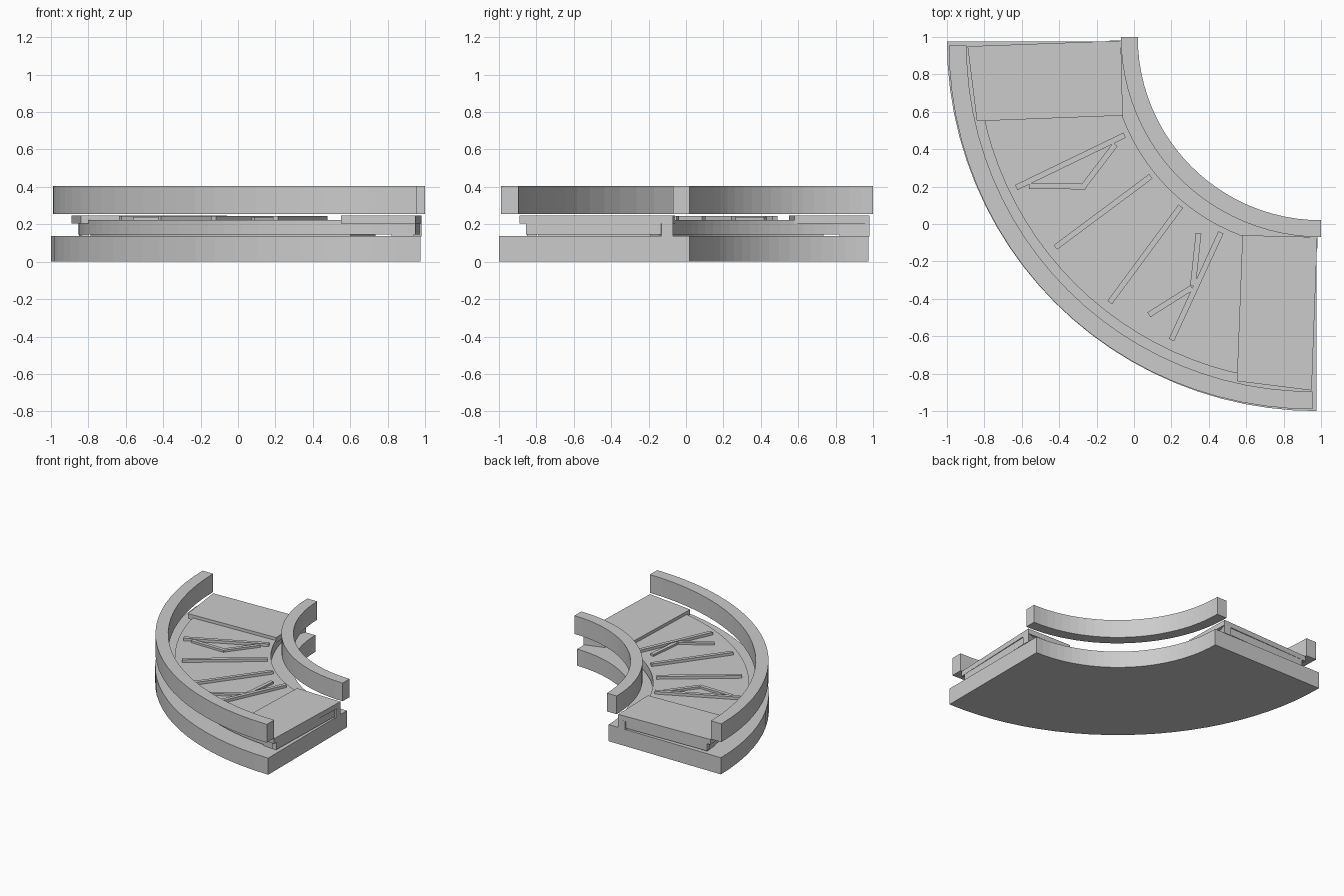
import bpy, bmesh
from math import cos, sin, pi, hypot

if "Cube" in bpy.data.objects:
    bpy.data.objects.remove(bpy.data.objects["Cube"])


def prism(name, pts, z0, z1):
    """Extrude a flat outline between two heights."""
    bm = bmesh.new()
    face = bm.faces.new([bm.verts.new((x, y, z0)) for x, y in pts])
    ext = bmesh.ops.extrude_face_region(bm, geom=[face])
    for v in ext["geom"]:
        if isinstance(v, bmesh.types.BMVert):
            v.co.z = z1
    bmesh.ops.recalc_face_normals(bm, faces=bm.faces)
    mesh = bpy.data.meshes.new(name)
    bm.to_mesh(mesh)
    bm.free()
    obj = bpy.data.objects.new(name, mesh)
    bpy.context.collection.objects.link(obj)
    return obj


def arc_band(name, c, r0, r1, z0, z1, trim=0.0, n=24):
    """Quarter ring around (c, c), opening towards the back right."""
    a = [pi + trim + (pi / 2 - 2 * trim) * i / n for i in range(n + 1)]
    pts = [(c + r1 * cos(t), c + r1 * sin(t)) for t in a]
    pts += [(c + r0 * cos(t), c + r0 * sin(t)) for t in reversed(a)]
    return prism(name, pts, z0, z1)


def strip(name, p, q, z0, z1, w=0.03):
    """Straight bar between two points."""
    dx, dy = q[0] - p[0], q[1] - p[1]
    k = w / 2 / hypot(dx, dy)
    nx, ny = -dy * k, dx * k
    return prism(name, [(p[0] + nx, p[1] + ny), (p[0] - nx, p[1] - ny),
                        (q[0] - nx, q[1] - ny), (q[0] + nx, q[1] + ny)], z0, z1)


def both_ends(name, pts, z0, z1):
    """Build a part at the right end and its twin across the diagonal."""
    prism(name + "_right", pts, z0, z1)
    prism(name + "_back", [(y, x) for x, y in pts], z0, z1)


# Base and floating side rails
arc_band("base", 0.975, 0.955, 1.975, 0.0, 0.137)
arc_band("outer_rail", 0.955, 1.85, 1.945, 0.255, 0.405)
arc_band("inner_rail", 1.0, 0.98, 1.07, 0.255, 0.405)

# Curved deck
arc_band("deck", 0.955, 1.085, 1.80, 0.145, 0.222, trim=0.07)
arc_band("deck_underlay", 0.955, 1.10, 1.78, 0.13, 0.147, trim=0.2)

# End plates with a cross beam and supports below
both_ends("end_plate", [(0.58, -0.06), (0.98, -0.07), (0.95, -0.89), (0.55, -0.84)], 0.205, 0.247)
both_ends("end_beam", [(0.93, -0.13), (0.97, -0.13), (0.95, -0.855), (0.91, -0.855)], 0.145, 0.206)
both_ends("inner_support", [(0.82, -0.12), (0.98, -0.07), (0.98, -0.13), (0.82, -0.19)], 0.135, 0.206)
both_ends("outer_support", [(0.82, -0.80), (0.94, -0.80), (0.94, -0.85), (0.82, -0.84)], 0.135, 0.206)

# Raised slats across the deck
slats = [((-0.63, 0.195), (-0.05, 0.475)), ((-0.42, -0.125), (0.09, 0.255)),
         ((-0.13, -0.42), (0.25, 0.095)), ((0.2, -0.62), (0.465, -0.045))]
for i, (p, q) in enumerate(slats):
    strip(f"slat_{i + 1}", p, q, 0.215, 0.244)

# Angled chevron strips
chevrons = [((-0.56, 0.203), (-0.26, 0.2)), ((-0.275, 0.195), (-0.1, 0.425)),
            ((0.345, -0.05), (0.315, -0.33)), ((0.08, -0.485), (0.31, -0.34))]
for i, (p, q) in enumerate(chevrons):
    strip(f"chevron_{i + 1}", p, q, 0.215, 0.239)
